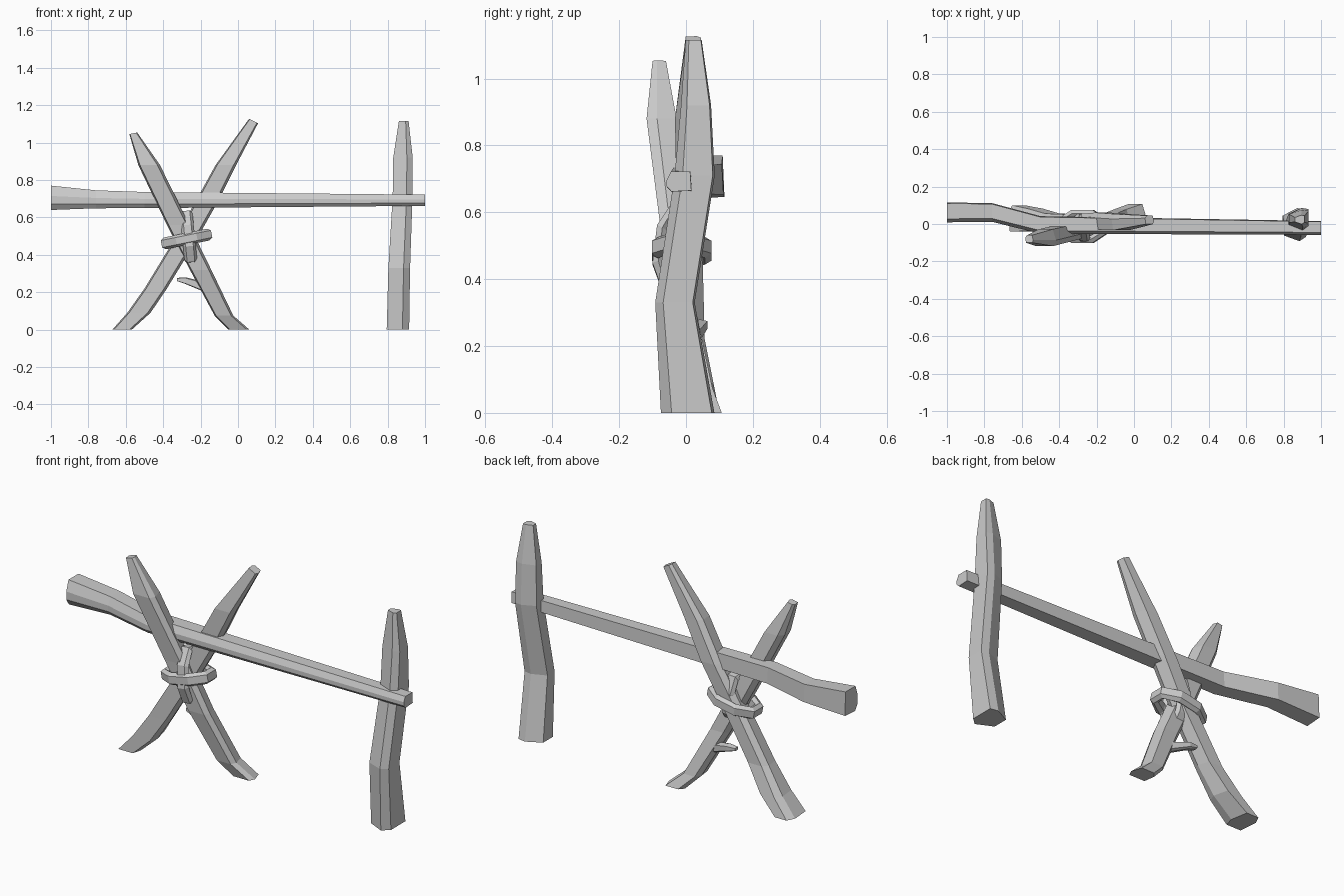
import bpy
import bmesh
from math import cos, sin, pi
from mathutils import Matrix, Vector

cube = bpy.data.objects.get("Cube")
if cube:
    bpy.data.objects.remove(cube, do_unlink=True)

# One bare material for everything
GREY = (0.6, 0.6, 0.6, 1)
mat = bpy.data.materials.new("plain grey")
mat.use_nodes = True
mat.diffuse_color = GREY
mat.node_tree.nodes["Principled BSDF"].inputs["Base Color"].default_value = GREY

X, Y, Z = Vector((1, 0, 0)), Vector((0, 1, 0)), Vector((0, 0, 1))
# Hewn six-sided sections in (u, v)
RAIL = [(1, -.65), (1, .9), (-.9, 1), (-1, -.6), (-.5, -1), (.15, -1)]
POST = [(1, -.6), (1, .9), (.3, 1), (-1, .5), (-1, -.5), (.4, -1)]
STAKE = [(.75, -1), (1, -.3), (.7, 1), (-.6, 1), (-1, .4), (-.85, -1)]
BAND = [(1, -.6), (1, .6), (0, 1), (-1, .6), (-1, -.6), (0, -1)]


def skin(name, rings, closed=False):
    """Join successive rings of points into a flat-shaded object."""
    bm = bmesh.new()
    loops = [[bm.verts.new(p) for p in ring] for ring in rings]
    pairs = list(zip(loops, loops[1:]))
    if closed:
        pairs.append((loops[-1], loops[0]))
    else:
        bm.faces.new(loops[0])
        bm.faces.new(loops[-1])
    for a, b in pairs:
        for i in range(len(a)):
            j = (i + 1) % len(a)
            bm.faces.new((a[i], a[j], b[j], b[i]))
    bmesh.ops.recalc_face_normals(bm, faces=bm.faces)
    mesh = bpy.data.meshes.new(name)
    bm.to_mesh(mesh)
    bm.free()
    mesh.materials.append(mat)
    bpy.context.collection.objects.link(bpy.data.objects.new(name, mesh))


def beam(name, profile, sections, u, v, end_slope=0):
    """Sections are (x, y, z, half size along u, half size along v)."""
    rings = []
    for n, (x, y, z, a, b) in enumerate(sections):
        slope = Z * end_slope if n == len(sections) - 1 else Vector()
        rings.append([Vector((x, y, z)) + (u + slope) * a * s + v * b * t
                      for s, t in profile])
    skin(name, rings)


def binding(name, centre, turn, rx, ry, thick, width):
    """Oval faceted band, turned by the given rotation."""
    place = Matrix.Translation(centre) @ turn
    rings = []
    for i in range(8):
        a = 2 * pi * (i + .5) / 8
        rings.append([place @ Vector(((rx + thick * s) * cos(a),
                                      (ry + thick * s) * sin(a), width * t))
                      for s, t in BAND])
    skin(name, rings, closed=True)


# Long horizontal rail with a bent, thicker end
beam("rail", RAIL, [
    (-1, .062, .705, .065, .053),
    (-.76, .062, .697, .048, .05),
    (-.5, -.005, .693, .043, .047),
    (1, -.021, .692, .03, .037),
], Z, Y)

# Upright post
beam("post", POST, [
    (.855, .005, 0, .06, .08),
    (.862, -.033, .33, .058, .059),
    (.88, .026, .71, .053, .06),
    (.882, .03, .92, .052, .045),
    (.886, .023, 1.115, .026, .024),
], X, Y)

# Crossed stakes
beam("front_stake", STAKE, [
    (.005, .065, 0, .056, .042),
    (-.075, .036, .075, .05, .043),
    (-.2, -.015, .32, .057, .042),
    (-.32, -.035, .56, .06, .042),
    (-.475, -.073, .88, .058, .045),
    (-.56, -.08, 1.05, .021, .02),
], X, Y, .2)
beam("back_stake", STAKE, [
    (-.62, .03, 0, .052, .07),
    (-.53, .022, .09, .062, .06),
    (-.44, .01, .22, .06, .046),
    (-.3, .008, .45, .06, .042),
    (-.17, .016, .68, .06, .045),
    (-.065, .01, .88, .055, .043),
    (.083, .022, 1.115, .024, .023),
], X, Y, -.5)

# Broken side twig
beam("twig", STAKE, [
    (-.325, .048, .268, .009, .012),
    (-.28, .046, .262, .018, .018),
    (-.16, .01, .222, .028, .025),
], Z, Y)

# Lashing around the crossing
binding("level_binding", (-.275, -.013, .485), Matrix.Rotation(-.2, 4, "Y"),
        .128, .076, .02, .032)
binding("upright_binding", (-.265, -.024, .495),
        Matrix.Rotation(-.12, 4, "X") @ Matrix.Rotation(-pi / 2 - .1, 4, "Y"),
        .132, .058, .018, .034)
